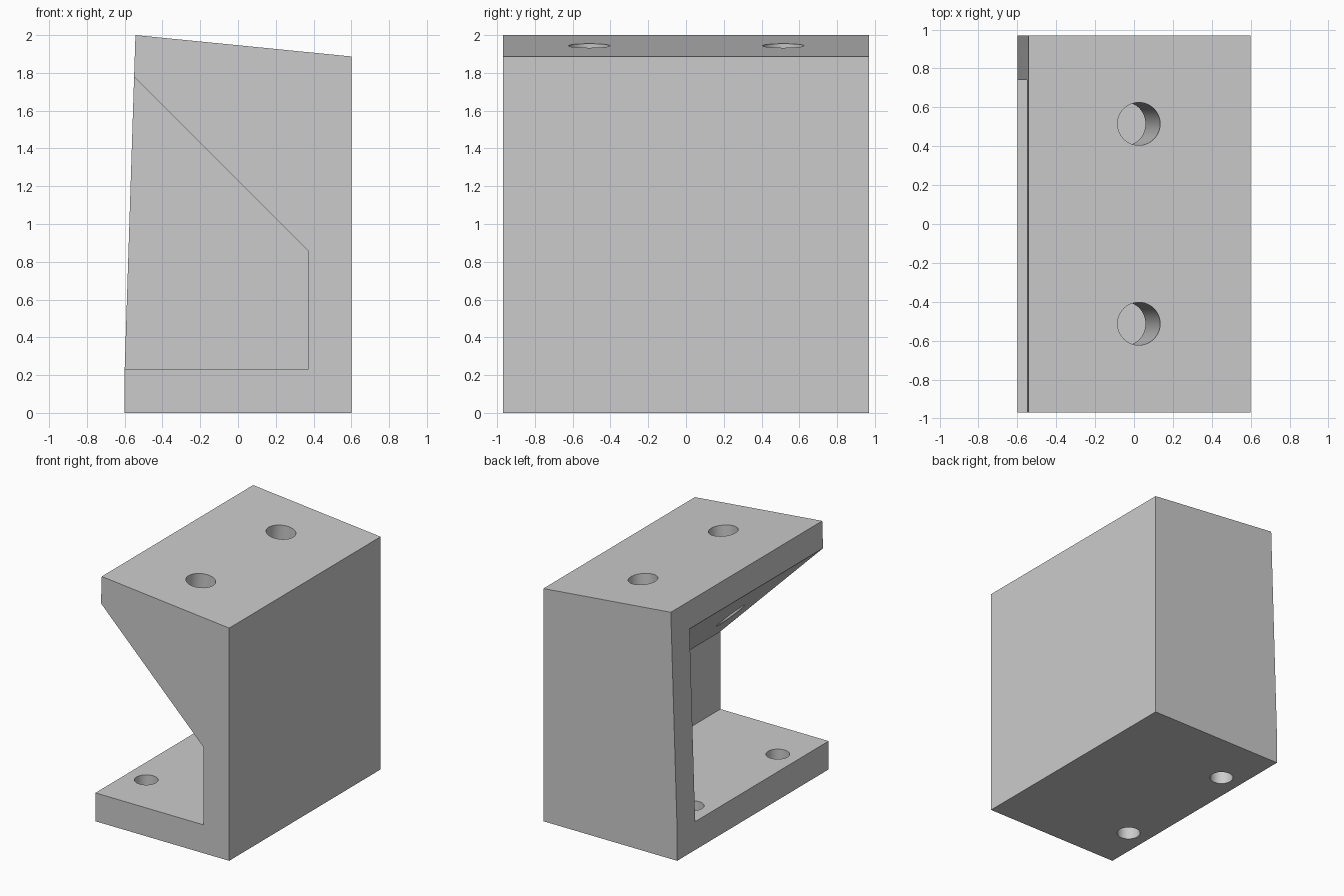
import bpy, bmesh, math
from mathutils import Vector

cube = bpy.data.objects.get("Cube")
if cube:
    bpy.data.objects.remove(cube, do_unlink=True)

grey = bpy.data.materials.new("plain_grey")
grey.use_nodes = True
colour = (0.6, 0.6, 0.6, 1)
grey.diffuse_color = colour
grey.node_tree.nodes["Principled BSDF"].inputs["Base Color"].default_value = colour


def finish(name, bm):
    bmesh.ops.recalc_face_normals(bm, faces=bm.faces)
    mesh = bpy.data.meshes.new(name)
    bm.to_mesh(mesh)
    bm.free()
    obj = bpy.data.objects.new(name, mesh)
    bpy.context.collection.objects.link(obj)
    mesh.materials.append(grey)
    return obj


def prism(name, profile, y0, y1):
    """Extrude an x-z profile along y."""
    bm = bmesh.new()
    face = bm.faces.new([bm.verts.new((x, y0, z)) for x, z in profile])
    out = bmesh.ops.extrude_face_region(bm, geom=[face])
    moved = [v for v in out["geom"] if isinstance(v, bmesh.types.BMVert)]
    bmesh.ops.translate(bm, verts=moved, vec=(0, y1 - y0, 0))
    return finish(name, bm)


def drill(name, centre, radius, length, axis):
    """Cylinder cutter centred on a point along an axis."""
    bm = bmesh.new()
    bmesh.ops.create_cone(bm, cap_ends=True, segments=64, radius1=radius,
                          radius2=radius, depth=length)
    turn = Vector((0, 0, 1)).rotation_difference(axis).to_matrix().to_4x4()
    bmesh.ops.transform(bm, matrix=turn, verts=bm.verts)
    bmesh.ops.translate(bm, verts=bm.verts, vec=centre)
    return finish(name, bm)


def cut(target, cutter):
    cutter.hide_render = True
    mod = target.modifiers.new("cut", "BOOLEAN")
    mod.operation = "DIFFERENCE"
    mod.solver = "EXACT"
    mod.object = cutter
    bpy.context.view_layer.objects.active = target
    bpy.ops.object.modifier_apply(modifier=mod.name)
    bpy.data.objects.remove(cutter, do_unlink=True)


# Solid block with a leaning side and a sloping top
body = prism("bracket_body", [(-0.6, 0), (0.6, 0), (0.6, 1.887),
                              (-0.543, 2), (-0.6, 0.23)], -0.97, 0.97)

# Pocket open to the front and side, leaving a wall at the back;
# its slope runs on past the side at the same angle
pocket = prism("pocket_cutter", [(-0.9, 0.23), (0.37, 0.23), (0.37, 0.86),
                                 (-0.9, 2.13)], -1.2, 0.74)
# Keep the upper lip from being cut beyond the side
cut(body, pocket)

# Holes square to the sloping top, reaching the pocket
top_axis = Vector((0.113, 0, 1.143)).normalized()
for y in (-0.513, 0.515):
    centre = Vector((0.025, y, 1.943)) - top_axis * 0.4
    cut(body, drill("top_hole_cutter", centre, 0.11, 1.2, top_axis))

# Upright holes through the base plate
for y in (-0.57, 0.525):
    cut(body, drill("base_hole_cutter", (-0.424, y, 0.1), 0.087, 0.6, Vector((0, 0, 1))))

# Round hole walls smooth, everything else flat
bpy.ops.object.select_all(action="DESELECT")
body.select_set(True)
bpy.context.view_layer.objects.active = body
bpy.ops.object.shade_smooth_by_angle(angle=math.radians(30))
